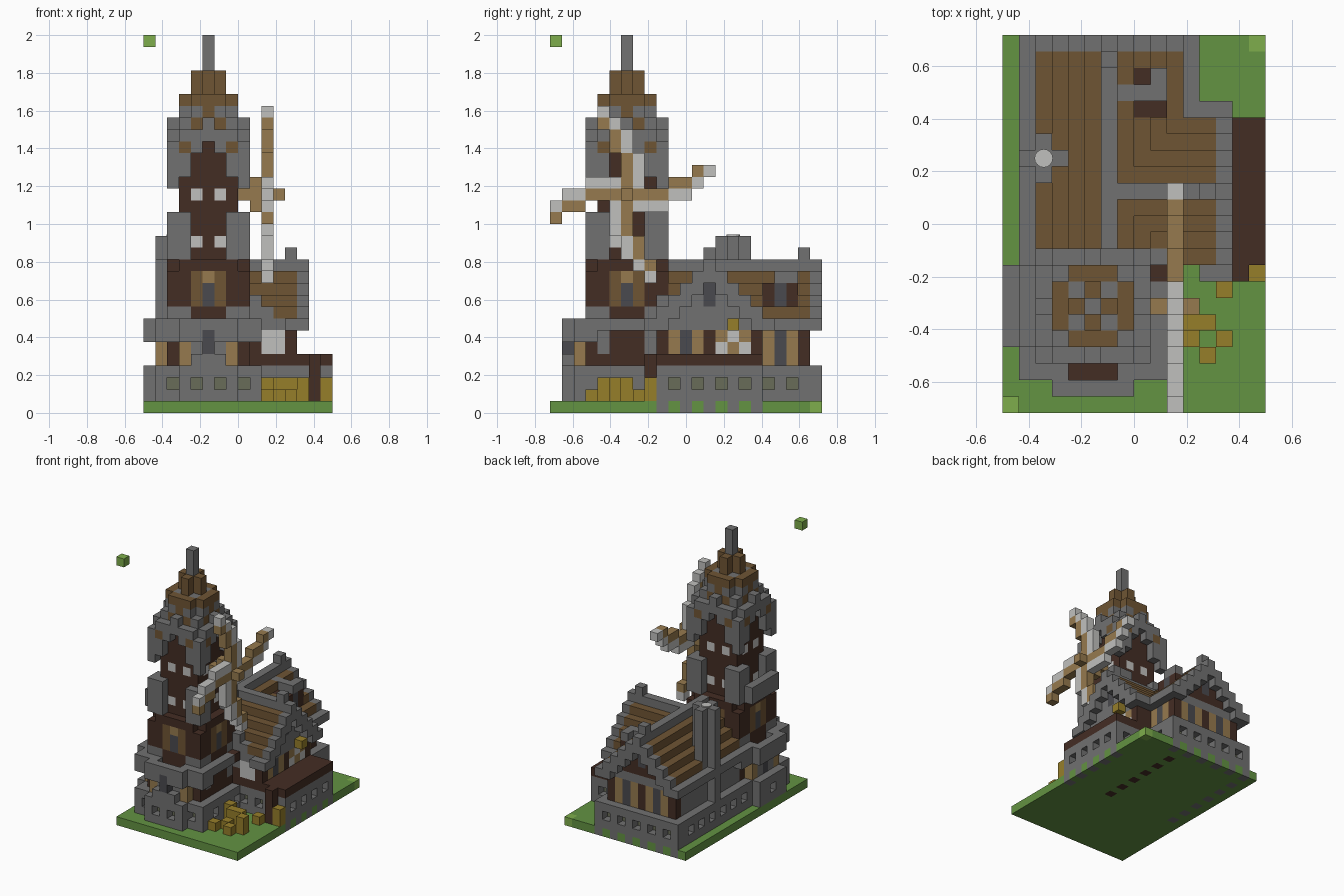
import bpy, bmesh
from mathutils import Vector

old = bpy.data.objects.get("Cube")
if old:
    bpy.data.objects.remove(old, do_unlink=True)

U = 1 / 16                      # block size
CX, CY = 5, 6                   # tower axis, in blocks


# Materials, one letter each
def srgb(*rgb):
    return [(c / 255 / 12.92 if c < 11 else ((c / 255 + 0.055) / 1.055) ** 2.4) for c in rgb] + [1]


PALETTE = {
    "S": ("grey stone", srgb(113, 113, 113)),
    "D": ("dark timber", srgb(68, 45, 36)),
    "B": ("roof brown", srgb(111, 85, 52)),
    "T": ("light timber", srgb(150, 122, 78)),
    "W": ("pale cloth", srgb(192, 192, 190)),
    "H": ("hay gold", srgb(150, 126, 42)),
    "G": ("grass green", srgb(99, 147, 66)),
    "L": ("light green", srgb(126, 174, 76)),
    "P": ("window glass", srgb(74, 74, 78)),
    "O": ("dim opening", srgb(105, 108, 88)),
}
LETTERS = list(PALETTE)
MATS = []
for label, rgba in PALETTE.values():
    m = bpy.data.materials.new(label)
    m.use_nodes = True
    m.diffuse_color = rgba
    bsdf = m.node_tree.nodes["Principled BSDF"]
    bsdf.inputs["Base Color"].default_value = rgba
    bsdf.inputs["Roughness"].default_value = 0.9
    MATS.append(m)

cells = {}                      # block -> (part, colour letter)


def span(r):
    return range(r[0], r[1] + 1) if isinstance(r, tuple) else (r,)


def box(part, col, x, y, z):
    for i in span(x):
        for j in span(y):
            for k in span(z):
                cells[i, j, k] = (part, col)


def wall(part, pattern, x, y, z):
    """Vertical strips of colour along whichever of x, y is a start..end span."""
    for n, c in enumerate(pattern):
        box(part, c, x[0] + n if isinstance(x, tuple) else x,
            y[0] + n if isinstance(y, tuple) else y, z)


# Ground
box("ground", "G", (0, 15), (0, 22), 0)
box("ground", "L", 15, 22, 0)

# Stone plinth under the house, deck and tower
box("plinth", "S", (1, 11), (9, 22), (1, 3))
box("plinth", "S", (10, 15), (9, 17), (1, 3))
box("plinth", "S", (1, 9), (2, 10), (1, 3))
box("plinth", "S", (3, 7), 1, (1, 3))
box("plinth", "S", 0, (4, 8), (1, 3))

# Small openings cut along the plinth
base = [c for c in cells if cells[c][0] == "plinth" and c[2] == 2]
holes = []
for i, j, k in base:
    sx = [s for s in (-1, 1) if (i + s, j, k) not in cells]
    sy = [s for s in (-1, 1) if (i, j + s, k) not in cells]
    if sx and not sy and j % 2 == 0:
        holes.append(((i, j, k), (i - sx[0], j, k)))
    if sy and not sx and i % 2 == 0:
        holes.append(((i, j, k), (i, j - sy[0], k)))
for cut, back in holes:
    del cells[cut]
    cells[back] = ("plinth", "O")

# Footings let into the ground along the back and the deck
for i in range(1, 12, 2):
    box("footings", "S", i, 22, 0)
for j in range(9, 18, 2):
    box("footings", "S", 15, j, 0)
for j in range(10, 21, 2):
    box("footings", "S", 1, j, 0)
    box("footings", "D", 10, j, 0)

# Deck
box("deck", "D", (10, 15), (9, 17), 4)
box("deck", "D", 14, 8, (1, 4))

# House walls
box("house_walls", "S", (2, 10), (9, 21), (4, 6))
wall("house_walls", "DTPTDTPTD", (2, 10), 21, (4, 6))
wall("house_walls", "TPTD", 10, (18, 21), (4, 6))
box("wing_walls", "D", (7, 12), (9, 17), (4, 6))
wall("wing_walls", "DTPTDTTTD", 12, (9, 17), (5, 6))
box("wing_walls", "W", (10, 11), 9, (5, 6))
for j, k in ((14, 5), (16, 5), (15, 6)):
    box("wing_walls", "W", 12, j, k)


# Stepped roofs, ridge at height 12, eaves at 7
def roof(part, place, run, ends, valley=False):
    for d in range(-5, 6):
        top = 12 - abs(d)
        for a in range(run[0] + (abs(d) if valley else 0), run[1] + 1):
            end = a in ends
            i, j = place(a, d)
            box(part, "S", i, j, (max(7, top - 1) if end else 7, top))
            if not end and 0 < abs(d) < 5:
                box(part, "B", i, j, top)


roof("main_roof", lambda a, d: (6 + d, a), (9, 22), (9, 22))
roof("wing_roof", lambda a, d: (a, 13 + d), (7, 13), (13,), valley=True)
box("main_roof", "S", 6, 21, 13)
box("wing_roof", "S", 12, 13, 13)

# Gable windows
for k, half in ((8, 2), (9, 1), (10, 1)):
    box("gable_windows", "D", (6 - half, 6 + half), 21, k)
box("gable_windows", "P", 6, 21, (9, 10))
box("gable_windows", "P", 12, 13, (9, 10))
box("lantern", "H", 13, 15, 7)

# Dormer
box("dormer", "D", (7, 9), (18, 20), (9, 10))
box("dormer", "P", 9, 19, (9, 10))
box("dormer", "S", (7, 9), 19, 11)
box("dormer", "S", 9, 20, 11)

# Chimney
for di, dj in ((0, 0), (1, 0), (-1, 0), (0, 1), (0, -1)):
    box("chimney", "S", 2 + di, 15 + dj, (4, 14))


# Tower: blocks picked by ring d and distance a from the middle of a side
def ring(part, col, d, a_range, z):
    for i in range(CX - d, CX + d + 1):
        for j in range(CY - d, CY + d + 1):
            p, q = abs(i - CX), abs(j - CY)
            if max(p, q) == d and a_range[0] <= min(p, q) <= a_range[1]:
                box(part, col, i, j, z)


# Ground storey, balcony and bays
box("tower_base", "D", (2, 8), (3, 9), (4, 7))
ring("tower_base", "S", 3, (2, 2), (5, 6))
wall("tower_base", "TSPST", (3, 7), 2, (4, 6))
box("tower_base", "S", 5, 2, 4)
wall("tower_base", "TSPST", 1, (4, 8), (4, 6))
ring("balcony", "S", 4, (0, 4), 7)
ring("balcony", "S", 4, (3, 4), 6)
box("balcony", "S", (3, 7), 1, (6, 7))
box("balcony", "S", 0, (4, 8), (6, 7))
for spot in (((4, 6), 2), (1, (5, 7))):
    for i in span(spot[0]):
        for j in span(spot[1]):
            del cells[i, j, 7]
            box("balcony", "D", i, j, 6)
box("tower_base", "P", 5, 1, (5, 6))
box("tower_base", "S", (4, 6), 1, 4)
box("balcony", "D", 9, 8, 7)

# Middle storey with framed windows
box("tower_middle", "D", (2, 8), (3, 9), (8, 11))
ring("tower_middle", "S", 3, (2, 3), 8)
ring("tower_middle", "D", 3, (0, 2), 12)
ring("tower_middle", "B", 3, (1, 1), (9, 11))
ring("tower_middle", "P", 3, (0, 0), (9, 10))
ring("tower_middle", "T", 3, (0, 0), 11)

# Upper shaft with small pale windows and stone brackets
box("tower_shaft", "D", (3, 7), (4, 8), (12, 23))
for k in (14, 18):
    ring("tower_shaft", "W", 2, (1, 1), k)
ring("tower_brackets", "S", 3, (2, 3), (13, 16))
box("tower_brackets", "S", 1, (4, 8), (13, 14))
box("tower_brackets", "S", 2, (4, 8), 13)

# Tower roof: hanging stone skirt, brown tiers, spire
for a, low, top in ((0, 23, 24), (1, 22, 23), (2, 20, 23), (3, 19, 22)):
    ring("tower_roof", "S", 3, (a, a), (low, top))
ring("tower_roof", "B", 3, (2, 2), 22)
ring("tower_roof", "B", 2, (0, 1), (23, 26))
ring("tower_roof", "S", 2, (2, 2), (23, 24))
ring("tower_roof", "S", 2, (1, 1), 25)
ring("tower_roof", "S", 1, (1, 1), (24, 26))
ring("tower_roof", "B", 1, (0, 0), (24, 28))
box("spire", "S", CX, CY, (24, 31))

# Windmill axle and four stepped sails
box("axle", "T", (8, 11), CY, 18)
box("axle", "T", 9, CY, (17, 19))
dy, dz = 1, 0
for turn in range(4):
    for r in range(1, 8):
        s = 0 if r < 4 else 1 if r < 6 else 2
        for col, off in (("T", s), ("W", s - 1)):
            if r == 7:
                col, off = "W", s
            j, k = CY + r * dy - off * dz, 18 + r * dz + off * dy
            if j >= 0:
                box("sails", col, 10, j, k)
    dy, dz = -dz, dy

# Hay bales, some stacked
for i, j, h in ((13, 7, 1), (11, 5, 2), (11, 4, 1), (12, 5, 2), (13, 4, 2),
                (12, 3, 1), (15, 8, 2), (10, 3, 1), (10, 6, 2)):
    box("hay_bales", "H", i, j, (1, h))

# Floating block
box("floating_block", "L", 0, 0, 31)

# Turn the blocks of each part into a mesh of its visible faces
parts = {}
for cell, (part, col) in cells.items():
    parts.setdefault(part, []).append((cell, col))
for part, members in parts.items():
    bm = bmesh.new()
    verts = {}
    for cell, col in members:
        for ax in range(3):
            for s in (0, 1):
                n = list(cell)
                n[ax] += 2 * s - 1
                if tuple(n) in cells:
                    continue
                quad = []
                for u, v in ((0, 0), (1, 0), (1, 1), (0, 1)):
                    p = list(cell)
                    p[ax] += s
                    p[(ax + 1) % 3] += u
                    p[(ax + 2) % 3] += v
                    p = tuple(p)
                    if p not in verts:
                        verts[p] = bm.verts.new((Vector(p) - Vector((8, 11.5, 0))) * U)
                    quad.append(verts[p])
                face = bm.faces.new(quad if s else quad[::-1])
                face.material_index = LETTERS.index(col)
    mesh = bpy.data.meshes.new(part)
    bm.to_mesh(mesh)
    bm.free()
    for m in MATS:
        mesh.materials.append(m)
    bpy.context.collection.objects.link(bpy.data.objects.new(part, mesh))

# Pale flue cap on the chimney
bpy.ops.mesh.primitive_cylinder_add(vertices=16, radius=0.035, depth=0.008,
                                    location=(-5.5 * U, 4 * U, 15 * U + 0.004))
cap = bpy.context.object
cap.name = "flue_cap"
cap.data.materials.append(MATS[LETTERS.index("W")])
